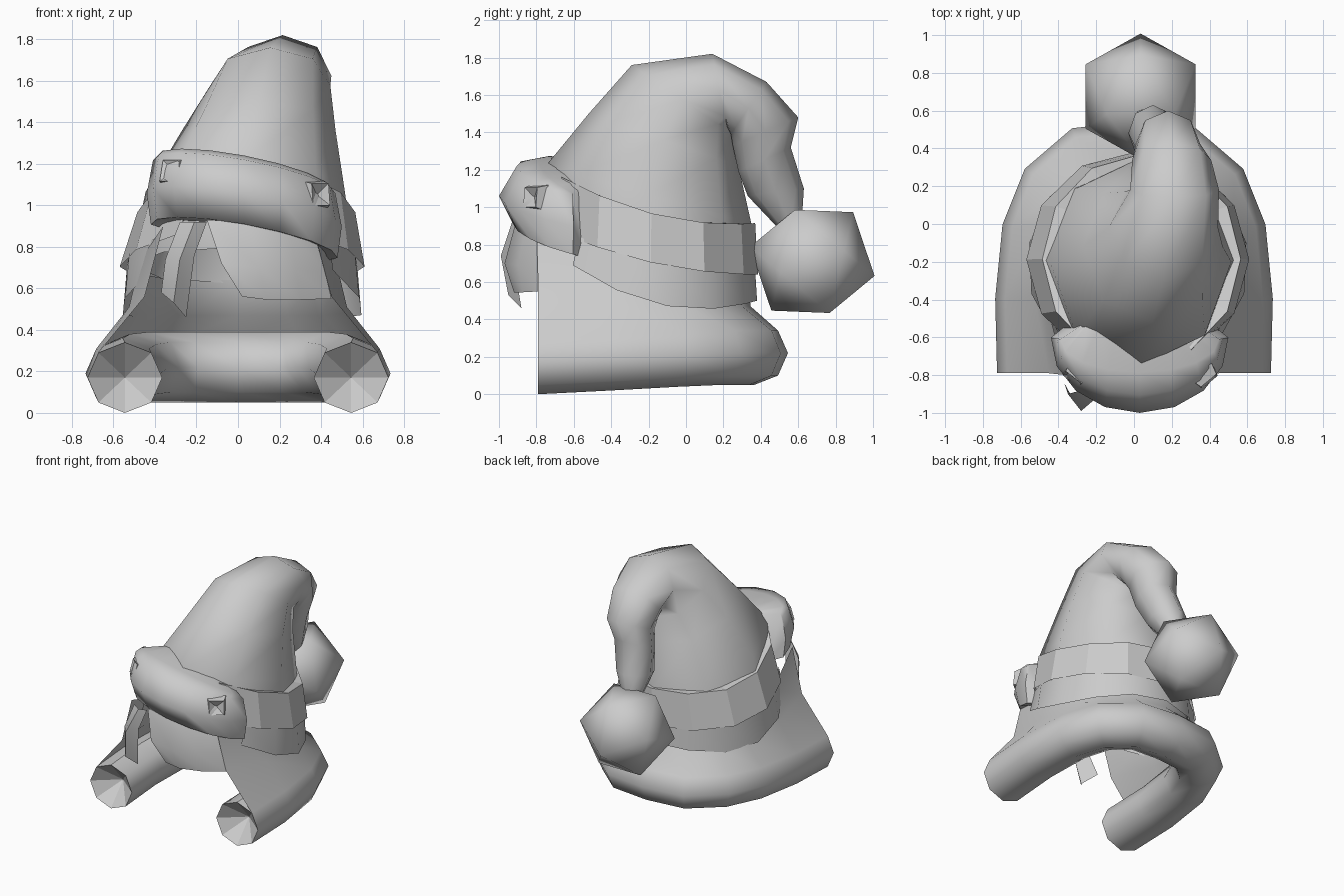
import bpy, bmesh, math
from mathutils import Vector, Matrix

old = bpy.data.objects.get("Cube")
if old:
    bpy.data.objects.remove(old, do_unlink=True)

grey = bpy.data.materials.new("plain_grey")
grey.use_nodes = True
COLOUR = (0.6, 0.6, 0.6, 1)
grey.diffuse_color = COLOUR
grey.node_tree.nodes["Principled BSDF"].inputs["Base Color"].default_value = COLOUR


def finish(name, bm, angle=60, recalc=True):
    """Turn a bmesh into a shaded object."""
    if recalc:
        bmesh.ops.recalc_face_normals(bm, faces=bm.faces)
    me = bpy.data.meshes.new(name)
    bm.to_mesh(me)
    bm.free()
    me.materials.append(grey)
    ob = bpy.data.objects.new(name, me)
    bpy.context.collection.objects.link(ob)
    if angle:
        bpy.ops.object.select_all(action='DESELECT')
        ob.select_set(True)
        bpy.context.view_layer.objects.active = ob
        bpy.ops.object.shade_smooth_by_angle(angle=math.radians(angle))
    return ob


def loft(bm, rows, closed):
    """Skin rows of points with quads and return the vertices."""
    vs = [[bm.verts.new(p) for p in r] for r in rows]
    n = len(vs[0])
    for a, b in zip(vs, vs[1:]):
        for i in range(n if closed else n - 1):
            j = (i + 1) % n
            bm.faces.new((a[i], a[j], b[j], b[i]))
    return vs


def surface(name, rows, closed=False, angle=60, recalc=True):
    bm = bmesh.new()
    loft(bm, rows, closed)
    return finish(name, bm, angle, recalc)


# Cone and folded tail: front y, z, back y, z, centre x, half width
cone = [(-.70, .80, .35, .62, .02, .54), (-.75, 1.22, .35, .91, .035, .48),
        (-.52, 1.50, .28, 1.22, .10, .37), (-.29, 1.76, .25, 1.39, .155, .29),
        (.14, 1.82, .22, 1.43, .215, .235), (.43, 1.67, .24, 1.39, .20, .21),
        (.60, 1.48, .25, 1.33, .18, .17), (.56, 1.32, .28, 1.19, .15, .15),
        (.63, 1.10, .33, 1.06, .10, .13), (.62, .94, .50, .88, .08, .07)]
N = 8
rows = []
for yf, zf, yb, zb, cx, w in cone:
    row = []
    for i in range(N):
        a = math.tau * i / N
        t = (1 - math.cos(a)) / 2
        row.append((cx + w * math.sin(a), yf + (yb - yf) * t, zf + (zb - zf) * t))
    rows.append(row)
surface("hat_cone", rows, closed=True, angle=80)


# Rolled brim: an octagonal tube bent into a U, flowing up into the hat wall
def mirrored(half, middle):
    """Complete a U from its +x half, front to back, and its middle point."""
    return [Vector(p) for p in half + [middle] + [(-x, y, z) for x, y, z in reversed(half)]]


path = mirrored([(.545, -.79, .17), (.555, -.4, .19), (.52, -.04, .21),
                 (.43, .19, .22), (.26, .34, .22)], (0, .365, .22))
wall_mid = mirrored([(.45, -.79, .56), (.525, -.4, .51), (.515, -.02, .48),
                     (.41, .16, .47), (.24, .30, .47)], (0, .345, .47))
wall_top = mirrored([(.36, -.80, .90), (.47, -.4, .74), (.47, -.02, .67),
                     (.37, .14, .65), (.22, .27, .64)], (0, .33, .64))
rows, lining = [], []
for i, c in enumerate(path):
    d = path[min(i + 1, len(path) - 1)] - path[max(i - 1, 0)]
    if i in (0, len(path) - 1):
        d = Vector((0, d.y, 0))
    out = Vector((d.y, -d.x, 0)).normalized()
    ring = [c + out * (.18 * math.cos(a)) + Vector((0, 0, .17 * math.sin(a)))
            for a in (math.radians(45 - 45 * k) for k in range(8))]
    rows.append([wall_top[i], wall_mid[i]] + ring)
    lining.append([ring[7], ring[0]])
surface("brim_roll", rows, angle=75, recalc=False)
surface("brim_lining", lining, recalc=False)

# Sunken ends of the roll
for name, row in (("left_roll_end", rows[0]), ("right_roll_end", rows[-1])):
    bm = bmesh.new()
    ring = [bm.verts.new(p) for p in row[2:]]
    hub = bm.verts.new(sum(row[2:], Vector()) / 8 + Vector((0, .15, 0)))
    for k in range(8):
        bm.faces.new((ring[k], ring[(k + 1) % 8], hub))
    finish(name, bm, 0)


# Bands around the hat: each row is centre x, half width, front y, back y, height rule
def band(name, a0, a1, n, specs, angle):
    rows = []
    for cx, w, yf, yb, height in specs:
        row = []
        for i in range(n + 1):
            a = math.radians(a0 + (a1 - a0) * i / n)
            y = yf + (yb - yf) * (1 - math.cos(a)) / 2
            row.append((cx + w * math.sin(a), y, height(y)))
        rows.append(row)
    return surface(name, rows, angle=angle)


def mid_top(y):
    return .91 + .3 * (y - .25) ** 2


def mid_low(y):
    return .64 + .2 * (y - .38) ** 2


def hair_low(y):
    return .455 + .5 * (y - .08) ** 2


band("strap", 30, 330, 10, [(.04, .42, -.64, .30, mid_top),
                            (.04, .525, -.74, .37, mid_top),
                            (.02, .59, -.76, .385, mid_low)], 0)
band("hair_back", 48, 312, 10, [(.02, .565, -.76, .37, lambda y: mid_low(y) + .02),
                                (.02, .585, -.80, .38, hair_low)], 50)

# Thick front band: half width, depth, end y, height for each row of its section
section = [(.30, .02, -.53, 1.20), (.42, .17, -.615, 1.21), (.44, .29, -.615, 1.19),
           (.47, .385, -.615, 1.03), (.45, .31, -.615, .88), (.38, .05, -.53, .86)]
rows = []
for w, depth, end, z in section:
    row = []
    for i in range(9):
        a = math.radians(-92 + 23 * i)
        row.append((.03 + w * math.sin(a), end - depth * math.cos(a),
                    z - .08 * math.sin(a) - .05 * (1 - math.cos(a))
                    + .03 * math.cos(a)))
    rows.append(row)
bm = bmesh.new()
vs = loft(bm, rows, False)
for k in (0, -1):
    bm.faces.new([r[k] for r in vs])
finish("front_band", bm, 65)

# Square studs with a sunken pyramid
for name, pos, normal in (("right_stud", (-.31, -.80, 1.16), (-.6, -.75, .25)),
                          ("left_stud", (.38, -.81, 1.05), (.62, -.75, .10))):
    bm = bmesh.new()
    bmesh.ops.create_cone(bm, cap_ends=True, segments=4, radius1=.10, radius2=.075, depth=.06)
    bmesh.ops.rotate(bm, matrix=Matrix.Rotation(math.radians(45), 3, 'Z'), verts=bm.verts)
    bm.faces.ensure_lookup_table()
    cap = max(bm.faces, key=lambda f: f.calc_center_median().z)
    hub = bmesh.ops.poke(bm, faces=[cap])["verts"][0]
    hub.co.z -= .03
    turn = Vector(normal).to_track_quat('Z', 'Y').to_matrix().to_4x4()
    bm.transform(Matrix.Translation(pos) @ turn)
    finish(name, bm, 0)

# Hair hanging under the front band
surface("fringe_wide", [
    [(-.15, -.90, .93), (.05, -.91, .92), (.25, -.86, .88), (.38, -.78, .82)],
    [(-.08, -.96, .72), (.10, -.97, .70), (.28, -.90, .69), (.42, -.78, .68)],
    [(.02, -.92, .56), (.14, -.92, .545), (.30, -.87, .545), (.45, -.78, .55)]], angle=60)
surface("fringe_lock", [
    [(-.28, -.88, .92), (-.21, -.93, .92), (-.15, -.91, .92)],
    [(-.35, -.90, .74), (-.28, -.99, .74), (-.21, -.93, .76)],
    [(-.37, -.84, .58), (-.31, -.95, .53), (-.25, -.88, .46)]], angle=40)

# Pompom on the end of the tail
bm = bmesh.new()
bmesh.ops.create_icosphere(bm, subdivisions=1, radius=.342)
bm.transform(Matrix.Translation((.035, .675, .71)) @ Matrix.Rotation(math.radians(-8), 4, 'X')
             @ Matrix.Rotation(math.radians(90), 4, 'Z')
             @ Matrix.Rotation(math.radians(31.7), 4, 'Y'))
finish("pompom", bm, 60)
